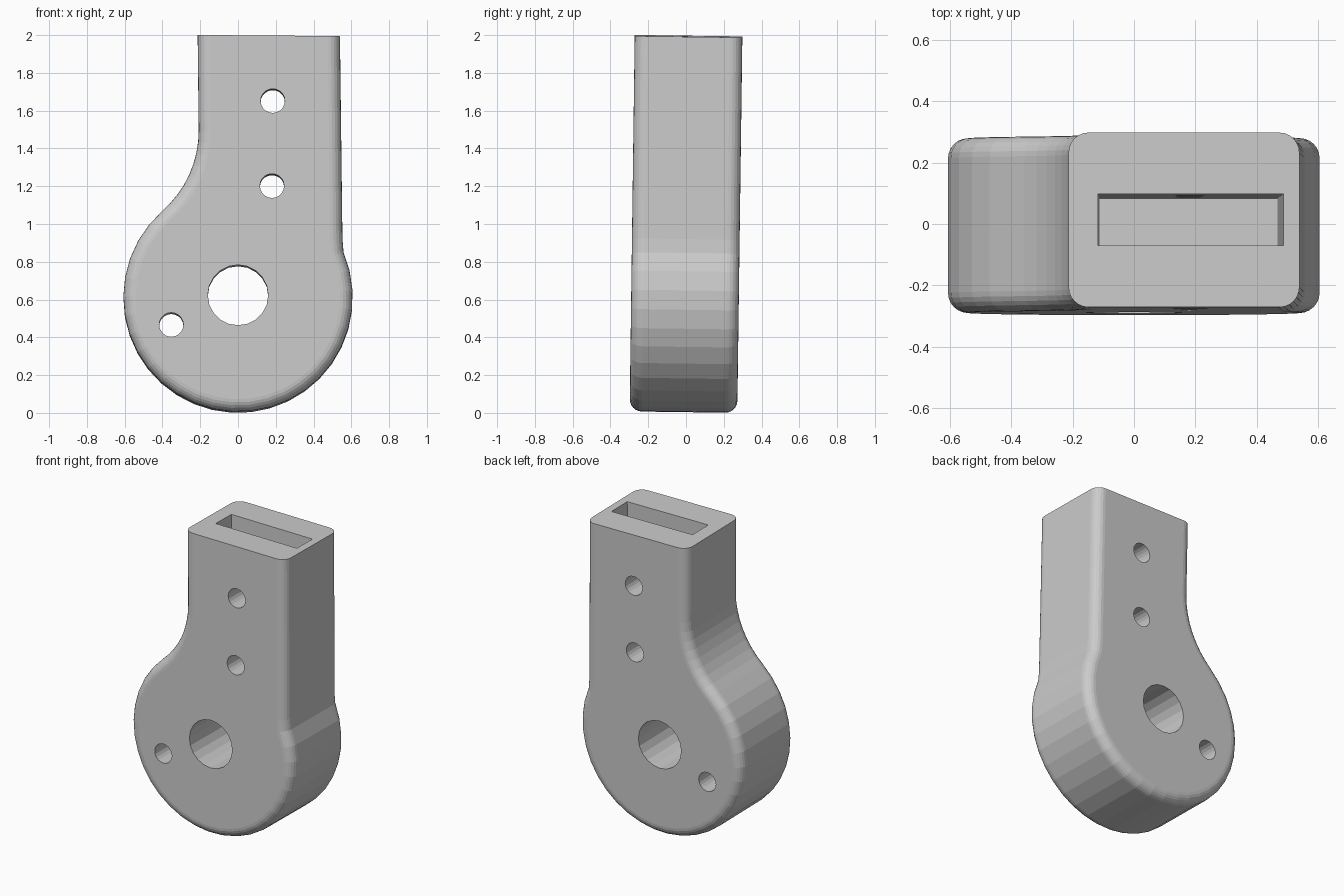
import bpy, bmesh
from math import radians, cos, sin
from mathutils import Matrix, Vector

cube = bpy.data.objects.get("Cube")
if cube:
    bpy.data.objects.remove(cube, do_unlink=True)

HALF = 0.285      # half thickness
R, CZ = 0.607, 0.61  # round end
ROUND = 0.065     # edge rounding
TILT = Matrix.Translation((0, 0, 1)) @ Matrix.Rotation(-0.0135, 4, 'X') @ Matrix.Translation((0, 0, -1))

grey = bpy.data.materials.new("light grey")
grey.use_nodes = True
grey.diffuse_color = (0.6, 0.6, 0.6, 1)
grey.node_tree.nodes["Principled BSDF"].inputs["Base Color"].default_value = (0.6, 0.6, 0.6, 1)


def make_object(name, bm):
    bmesh.ops.recalc_face_normals(bm, faces=bm.faces)
    bm.transform(TILT)
    mesh = bpy.data.meshes.new(name)
    bm.to_mesh(mesh)
    bm.free()
    mesh.materials.append(grey)
    obj = bpy.data.objects.new(name, mesh)
    bpy.context.collection.objects.link(obj)
    return obj


def arc(cx, cz, r, start, end, steps):
    angles = [radians(start + (end - start) * i / steps) for i in range(steps + 1)]
    return [(cx + r * cos(a), cz + r * sin(a)) for a in angles]


# Body outline: shank, concave fillet on the right, round end, straight left side
outline = [(0.536, 2.3), (-0.217, 2.3)]
outline += arc(-0.771, 1.491, 0.563, 0, -48.8, 8)
outline += arc(0, CZ, R, 131.2, 383, 26)[1:]
outline.append((0.553, 0.92))

bm = bmesh.new()
face = bm.faces.new([bm.verts.new((x, -HALF, z)) for x, z in outline])
extruded = bmesh.ops.extrude_face_region(bm, geom=[face])
bmesh.ops.translate(bm, vec=(0, 2 * HALF, 0),
                    verts=[v for v in extruded["geom"] if isinstance(v, bmesh.types.BMVert)])
bmesh.ops.recalc_face_normals(bm, faces=bm.faces)
# Round the front and back rims
rims = [e for e in bm.edges if abs(e.verts[0].co.y - e.verts[1].co.y) < 1e-4]
bmesh.ops.bevel(bm, geom=rims, offset=ROUND, segments=6, profile=0.5, affect='EDGES')
# Trim the shank to a sharp flat top
cut = bmesh.ops.bisect_plane(bm, geom=bm.verts[:] + bm.edges[:] + bm.faces[:],
                             plane_co=(-0.215, 0, 1.997), plane_no=Vector((0.008, 0, 1)).normalized(),
                             clear_outer=True)
bmesh.ops.contextual_create(bm, geom=[e for e in cut["geom_cut"] if isinstance(e, bmesh.types.BMEdge)])
body = make_object("bracket_body", bm)


def cut_away(cutter):
    cutter.hide_render = True
    cutter.hide_set(True)
    mod = body.modifiers.new(cutter.name, 'BOOLEAN')
    mod.object = cutter
    mod.operation = 'DIFFERENCE'
    mod.solver = 'EXACT'


# Slot going down into the shank, narrowing slightly
bm = bmesh.new()
bmesh.ops.create_cube(bm, size=1)
for v in bm.verts:
    top = v.co.z > 0
    v.co.x = (0.49 if top else 0.468) if v.co.x > 0 else (-0.118 if top else -0.112)
    v.co.y = 0.084 if v.co.y > 0 else -0.083
    v.co.z = 2.1 if top else 1.0
cut_away(make_object("slot_cutter", bm))

# Axle hole and three screw holes through the thickness
holes = [("axle", 0, 0.62, 0.16, 20), ("upper_screw", 0.184, 1.648, 0.064, 20),
         ("lower_screw", 0.18, 1.198, 0.064, 20), ("stop_pin", -0.353, 0.463, 0.064, 20)]
for name, x, z, radius, sides in holes:
    bm = bmesh.new()
    bmesh.ops.create_cone(bm, cap_ends=True, segments=sides, radius1=radius, radius2=radius, depth=1,
                          matrix=Matrix.Translation((x, 0, z)) @ Matrix.Rotation(radians(90), 4, 'X'))
    cut_away(make_object(name + "_hole_cutter", bm))

# Apply the cuts
bpy.context.view_layer.update()
result = bpy.data.meshes.new_from_object(body.evaluated_get(bpy.context.evaluated_depsgraph_get()))
body.modifiers.clear()
body.data = result
for obj in list(bpy.data.objects):
    if obj.name.endswith("_cutter"):
        bpy.data.objects.remove(obj, do_unlink=True)
